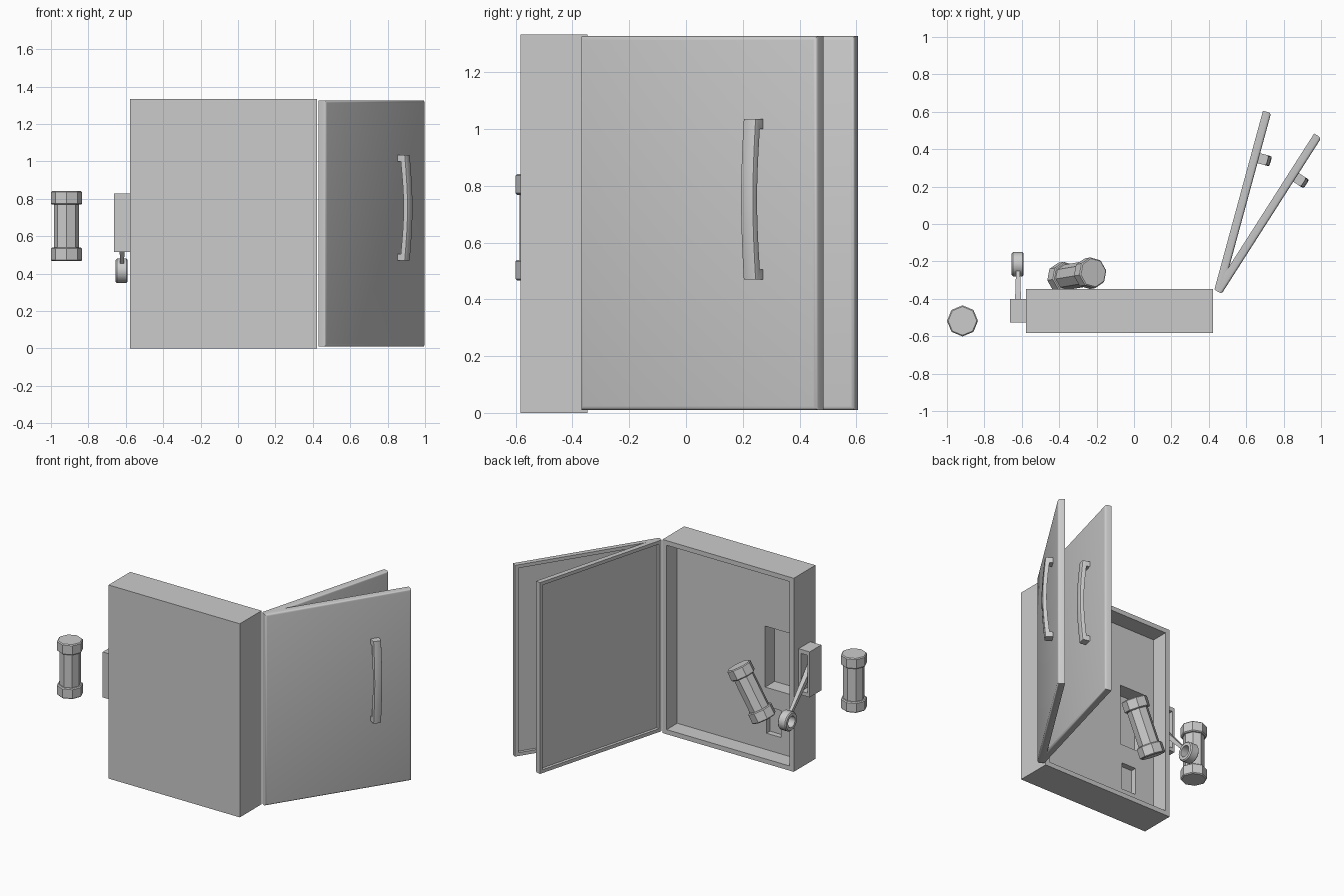
import bpy, bmesh
from math import radians, cos, sin, pi
from mathutils import Vector, Matrix

if "Cube" in bpy.data.objects:
    bpy.data.objects.remove(bpy.data.objects["Cube"])


def make(name, bm):
    bmesh.ops.recalc_face_normals(bm, faces=bm.faces)
    me = bpy.data.meshes.new(name)
    bm.to_mesh(me)
    bm.free()
    ob = bpy.data.objects.new(name, me)
    bpy.context.collection.objects.link(ob)
    return ob


def box_bm(lo, hi):
    lo, hi = Vector(lo), Vector(hi)
    bm = bmesh.new()
    bmesh.ops.create_cube(bm, size=1)
    bmesh.ops.scale(bm, vec=hi - lo, verts=bm.verts)
    bmesh.ops.translate(bm, vec=(lo + hi) / 2, verts=bm.verts)
    bm.normal_update()
    return bm


def recess_back(bm, rim, depth):
    """Sink the +y face inside a rim."""
    face = max(bm.faces, key=lambda f: f.normal.y)
    bmesh.ops.inset_region(bm, faces=[face], thickness=rim)
    new = bmesh.ops.extrude_face_region(bm, geom=[face])["geom"]
    verts = [g for g in new if isinstance(g, bmesh.types.BMVert)]
    bmesh.ops.translate(bm, vec=(0, -depth, 0), verts=verts)
    if face.is_valid:
        bmesh.ops.delete(bm, geom=[face], context='FACES_ONLY')


def cut(ob, lo, hi):
    cutter = make("cutter", box_bm(lo, hi))
    cutter.hide_render = True
    mod = ob.modifiers.new("cut", 'BOOLEAN')
    mod.operation, mod.object, mod.solver = 'DIFFERENCE', cutter, 'EXACT'
    bpy.context.view_layer.objects.active = ob
    bpy.ops.object.modifier_apply(modifier=mod.name)
    bpy.data.objects.remove(cutter)


def smooth(ob):
    bpy.ops.object.select_all(action='DESELECT')
    ob.select_set(True)
    bpy.context.view_layer.objects.active = ob
    bpy.ops.object.shade_smooth_by_angle(angle=radians(35))


# Cabinet with two pockets in its back plate
bm = box_bm((-0.578, -0.583, 0), (0.422, -0.347, 1.333))
recess_back(bm, 0.045, 0.115)
cabinet = make("cabinet", bm)
cut(cabinet, (-0.48, -0.565, 0.46), (-0.28, -0.40, 0.88))
cut(cabinet, (-0.40, -0.50, 0.145), (-0.29, -0.40, 0.33))

# Doors with rounded outer edges, recessed inside, each with a bowed handle
HINGE = Vector((0.43, -0.35, 0))
T = 0.045


def door(name, angle):
    place = Matrix.Translation(HINGE) @ Matrix.Rotation(radians(angle), 4, 'Z')
    bm = box_bm((0, -T, 0.01), (0.99, 0, 1.327))
    recess_back(bm, 0.033, 0.02)
    edges = [e for e in bm.edges if all(v.co.y < -T + 1e-4 for v in e.verts)]
    bmesh.ops.bevel(bm, geom=edges, offset=0.014, segments=3, profile=0.5, affect='EDGES')
    ob = make(name, bm)
    ob.matrix_world = place
    smooth(ob)

    # handle: side profile extruded across its width
    n = 8
    outer, inner = [], []
    for i in range(n + 1):
        t = i / n
        bow = 0.018 * sin(pi * t)
        outer.append((0.048 + bow, 0.47 + 0.565 * t))
        inner.append((0.022 + bow, 0.505 + 0.495 * t))
    profile = [(-0.002, 0.47)] + outer + [(-0.002, 1.035), (-0.002, 1.0)] + inner[::-1] + [(-0.002, 0.505)]
    bm = bmesh.new()
    f = bm.faces.new([bm.verts.new((0.712, -T - d, z)) for d, z in profile])
    new = bmesh.ops.extrude_face_region(bm, geom=[f])["geom"]
    bmesh.ops.translate(bm, vec=(0.055, 0, 0), verts=[g for g in new if isinstance(g, bmesh.types.BMVert)])
    rim = [e for e in bm.edges if abs(e.verts[0].co.x - e.verts[1].co.x) < 1e-5
           and all(v.co.y < -T - 0.04 for v in e.verts)]
    bmesh.ops.bevel(bm, geom=rim, offset=0.01, segments=2, profile=0.5, affect='EDGES')
    h = make(name + "_handle", bm)
    h.matrix_world = place
    smooth(h)


door("inner_door", 74.8)
door("outer_door", 57.4)

# Lever bracket with a slot
bracket = make("lever_bracket", box_bm((-0.662, -0.527, 0.515), (-0.577, -0.40, 0.828)))
cut(bracket, (-0.645, -0.50, 0.54), (-0.597, -0.35, 0.80))

# Lever arm, tapering towards the ring
a, b = Vector((-0.62, -0.49, 0.71)), Vector((-0.62, -0.255, 0.458))
bm = bmesh.new()
bmesh.ops.create_cone(bm, cap_ends=True, segments=4, radius1=0.026, radius2=0.015,
                      depth=(b - a).length, matrix=Matrix.Rotation(pi / 4, 4, 'Z'))
arm = make("lever_arm", bm)
arm.location = (a + b) / 2
arm.rotation_euler = (b - a).to_track_quat('Z', 'X').to_euler()

# Ring grip at the lever end
bm = bmesh.new()
N = 16
loops = []
for r, x in ((0.058, -0.032), (0.065, -0.025), (0.065, 0.025), (0.058, 0.032), (0.038, 0.032), (0.038, -0.032)):
    loops.append([bm.verts.new((x, r * cos(2 * pi * i / N), r * sin(2 * pi * i / N))) for i in range(N)])
for p, q in zip(loops, loops[1:] + loops[:1]):
    for i in range(N):
        j = (i + 1) % N
        bm.faces.new((p[i], p[j], q[j], q[i]))
ring = make("lever_ring", bm)
ring.location = (-0.622, -0.215, 0.415)
smooth(ring)


# Eight-sided fuses with end caps
def fuse(name, center, axis):
    rot = Vector(axis).to_track_quat('Z', 'Y').to_matrix().to_4x4()
    for part, r, depth, z in (("body", 0.068, 0.32, 0), ("lower_cap", 0.083, 0.073, -0.151),
                              ("upper_cap", 0.083, 0.073, 0.151)):
        bm = bmesh.new()
        bmesh.ops.create_cone(bm, cap_ends=True, segments=8, radius1=r, radius2=r, depth=depth)
        if part != "body":
            rims = [e for e in bm.edges if abs(e.verts[0].co.z - e.verts[1].co.z) < 1e-5]
            bmesh.ops.bevel(bm, geom=rims, offset=0.006, segments=1, affect='EDGES')
        ob = make(name + "_" + part, bm)
        ob.matrix_world = Matrix.Translation(center) @ rot @ Matrix.Translation((0, 0, z))


fuse("spare_fuse", (-0.917, -0.518, 0.654), (0, 0, 1))
fuse("loose_fuse", (-0.306, -0.275, 0.505), (0.18, 0.03, 0.335))
